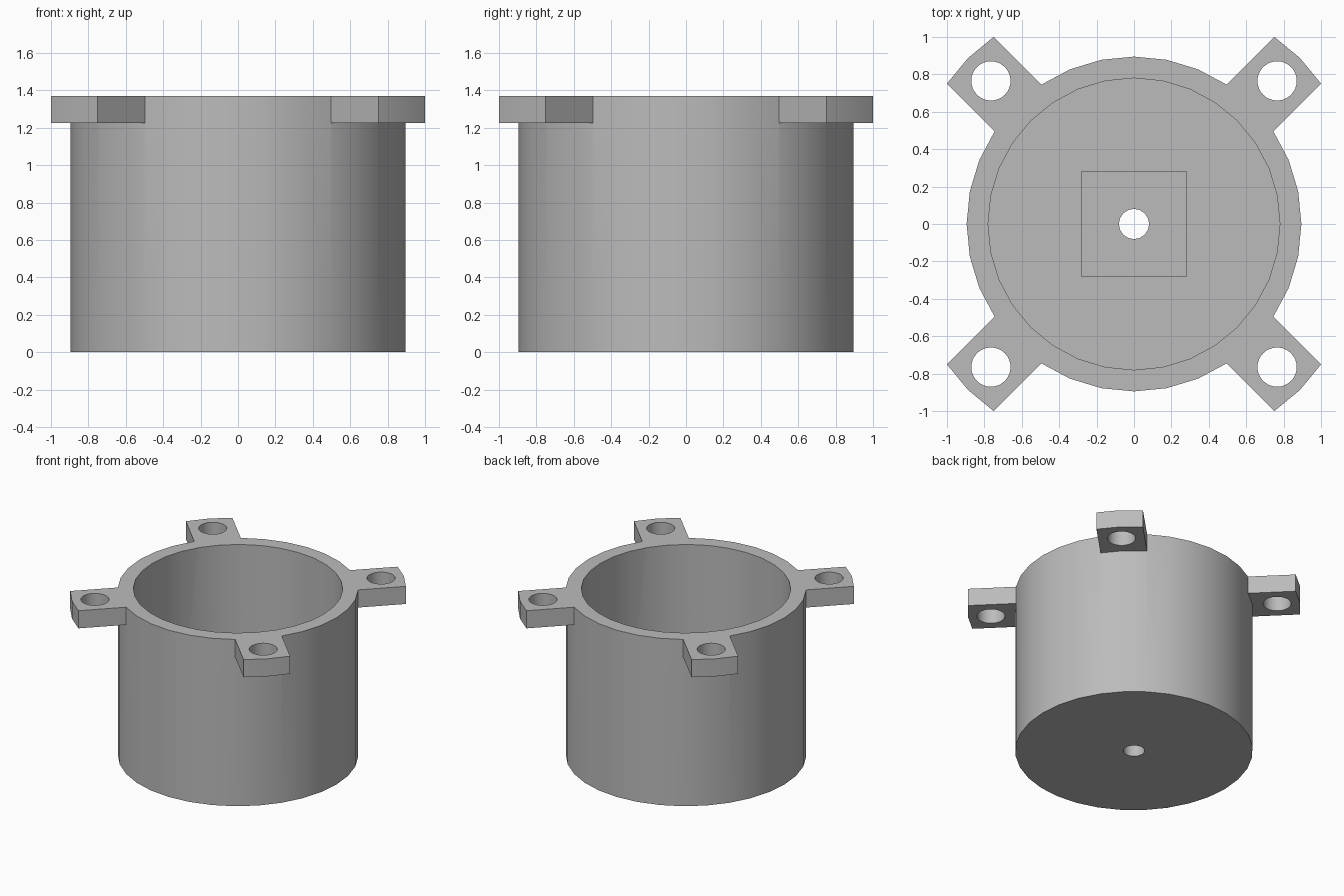
import bpy
import bmesh
from math import pi, cos, sin
from mathutils import Matrix

cube = bpy.data.objects.get("Cube")
if cube:
    bpy.data.objects.remove(cube, do_unlink=True)

HEIGHT, TAB_BOTTOM = 1.37, 1.225
OUTER, INNER, TAB_REACH, TAB_HALF = 0.895, 0.78, 1.255, 0.176
FLOOR, POCKET_DEPTH, POCKET_SIZE = 0.15, 0.05, 0.56
SIDES = 32

grey = bpy.data.materials.new("plain grey")
grey.use_nodes = True
grey.diffuse_color = (0.5, 0.5, 0.5, 1)
grey.node_tree.nodes["Principled BSDF"].inputs["Base Color"].default_value = (0.5, 0.5, 0.5, 1)


def prism(name, outline, z0, z1):
    """Extrude a flat outline from z0 to z1."""
    bm = bmesh.new()
    base = bm.faces.new([bm.verts.new((x, y, z0)) for x, y in outline])
    top = bmesh.ops.extrude_face_region(bm, geom=[base])["geom"]
    bmesh.ops.translate(bm, vec=(0, 0, z1 - z0),
                        verts=[v for v in top if isinstance(v, bmesh.types.BMVert)])
    bmesh.ops.recalc_face_normals(bm, faces=bm.faces)
    mesh = bpy.data.meshes.new(name)
    bm.to_mesh(mesh)
    bm.free()
    mesh.materials.append(grey)
    obj = bpy.data.objects.new(name, mesh)
    bpy.context.collection.objects.link(obj)
    return obj


def circle(radius, cx=0.0):
    return [(cx + radius * cos(2 * pi * i / SIDES), radius * sin(2 * pi * i / SIDES))
            for i in range(SIDES)]


def combine(target, tool, operation):
    """Apply a boolean and discard the tool."""
    mod = target.modifiers.new(operation, "BOOLEAN")
    mod.operation, mod.object, mod.solver = operation, tool, "EXACT"
    bpy.context.view_layer.objects.active = target
    bpy.ops.object.modifier_apply(modifier=mod.name)
    bpy.data.objects.remove(tool, do_unlink=True)


# Round body
body = prism("mounting_cup", circle(OUTER), 0, HEIGHT)

# Four diagonal tabs, with ends that follow a larger circle
end_x = TAB_REACH - 0.017
tab_outline = [(0.6, -TAB_HALF), (end_x, -TAB_HALF), (TAB_REACH, 0),
               (end_x, TAB_HALF), (0.6, TAB_HALF)]
for i in range(4):
    turn = Matrix.Rotation(pi / 4 + i * pi / 2, 4, "Z")
    tab = prism("tab", tab_outline, TAB_BOTTOM, HEIGHT)
    tab.data.transform(turn)
    combine(body, tab, "UNION")
    hole = prism("tab_hole", circle(0.105, 1.082), TAB_BOTTOM - 0.1, HEIGHT + 0.1)
    hole.data.transform(turn)
    combine(body, hole, "DIFFERENCE")

# Hollow, square pocket in the floor and central through hole
h = POCKET_SIZE / 2
square = [(-h, -h), (h, -h), (h, h), (-h, h)]
combine(body, prism("hollow", circle(INNER), FLOOR, HEIGHT + 0.1), "DIFFERENCE")
combine(body, prism("pocket", square, FLOOR - POCKET_DEPTH, FLOOR + 0.1), "DIFFERENCE")
combine(body, prism("centre_hole", circle(0.08), -0.1, FLOOR + 0.1), "DIFFERENCE")

# Smooth the round walls, keep the corners sharp
bpy.ops.object.select_all(action="DESELECT")
body.select_set(True)
bpy.context.view_layer.objects.active = body
bpy.ops.object.shade_smooth_by_angle(angle=pi / 9)
